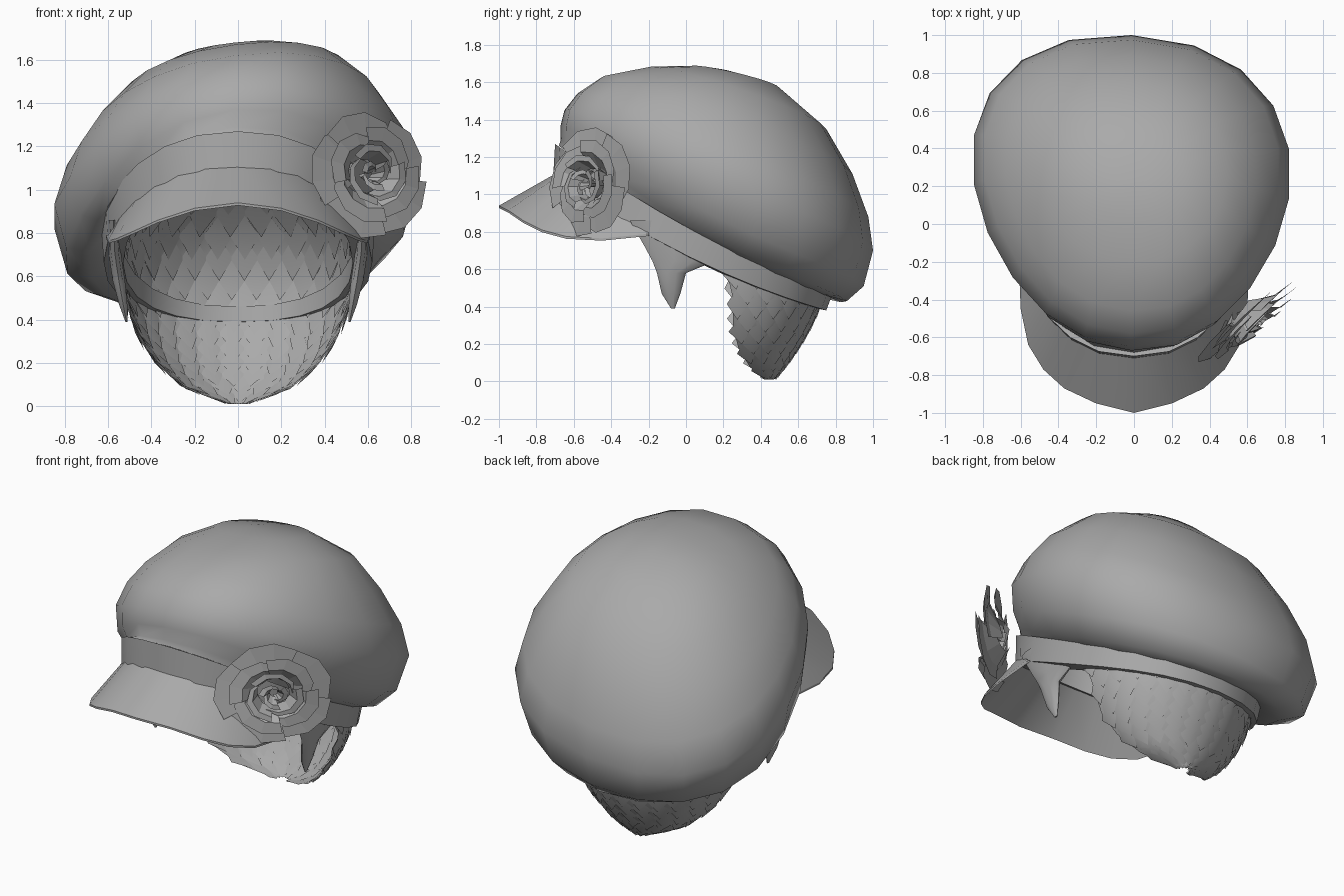
import bpy
import math
from mathutils import Vector

if "Cube" in bpy.data.objects:
    bpy.data.objects.remove(bpy.data.objects["Cube"])

grey = bpy.data.materials.new("plain grey")
grey.use_nodes = True
grey.diffuse_color = (0.4, 0.4, 0.4, 1)
shader = next(n for n in grey.node_tree.nodes if n.type == "BSDF_PRINCIPLED")
shader.inputs["Base Color"].default_value = (0.4, 0.4, 0.4, 1)
shader.inputs["Roughness"].default_value = 0.9


def make(name, verts, faces, smooth=None):
    mesh = bpy.data.meshes.new(name)
    mesh.from_pydata([tuple(v) for v in verts], [], faces)
    mesh.materials.append(grey)
    obj = bpy.data.objects.new(name, mesh)
    bpy.context.collection.objects.link(obj)
    bpy.ops.object.select_all(action="DESELECT")
    obj.select_set(True)
    bpy.context.view_layer.objects.active = obj
    bpy.ops.object.mode_set(mode="EDIT")
    bpy.ops.mesh.select_all(action="SELECT")
    bpy.ops.mesh.normals_make_consistent(inside=False)
    bpy.ops.object.mode_set(mode="OBJECT")
    if smooth:
        bpy.ops.object.shade_smooth_by_angle(angle=math.radians(smooth))


def loft(rows, closed=True, wrap=False, cap=False):
    """Join rows of points into quads."""
    n = len(rows[0])
    verts = [p for row in rows for p in row]
    faces = []
    for r in range(len(rows) if wrap else len(rows) - 1):
        a, b = r * n, ((r + 1) % len(rows)) * n
        for i in range(n if closed else n - 1):
            j = (i + 1) % n
            faces.append((a + i, a + j, b + j, b + i))
    if cap:
        faces.append(tuple(range(len(verts) - n, len(verts))))
    return verts, faces


def hoop_point(angle, front, back, width, sag=0, egg=0, lean=0):
    """Point on a tilted oval; angle 0 is the front, lean tips it to one side."""
    s = (1 - math.cos(angle)) / 2
    side = math.copysign(abs(math.sin(angle)) ** 0.9, math.sin(angle))
    x = width * side * (1 + egg * (s - 0.5)) / (1 + egg * 0.1)
    y = front[0] + (back[0] - front[0]) * s - 0.4 * lean * x
    z = front[1] + (back[1] - front[1]) * s - sag * 4 * s * (1 - s) + lean * x
    return Vector((x - 0.12 * lean, y, z))


def hoop(count, *args):
    return [hoop_point(math.tau * i / count, *args) for i in range(count)]


# Puffy crown, leaning to one side
crown = [
    ((-0.68, 1.26), (0.77, 0.45), 0.61, 0.06, 0, 0),
    ((-0.67, 1.29), (0.86, 0.43), 0.69, 0.10, 0.15, 0.07),
    ((-0.67, 1.37), (0.95, 0.51), 0.80, 0.12, 0.25, 0.11),
    ((-0.65, 1.45), (1.0, 0.70), 0.86, 0.05, 0.3, 0.11),
    ((-0.58, 1.54), (0.975, 0.88), 0.80, 0.01, 0.3, 0.11),
    ((-0.46, 1.62), (0.89, 1.11), 0.68, 0, 0.25, 0.13),
    ((-0.20, 1.67), (0.75, 1.35), 0.52, 0, 0.15, 0.13),
    ((0.02, 1.68), (0.50, 1.57), 0.28, 0, 0, 0.11),
    ((0.17, 1.67), (0.29, 1.64), 0.07, 0, 0, 0.1),
]
make("crown", *loft([hoop(20, *c) for c in crown], cap=True), smooth=60)

# Head band with an inner lip
lower = ((-0.71, 1.10), (0.75, 0.38), 0.62, 0.075)
band = [
    lower,
    ((-0.70, 1.27), (0.78, 0.46), 0.63, 0.06),
    ((-0.66, 1.24), (0.71, 0.46), 0.54, 0.06),
    ((-0.67, 1.08), (0.70, 0.39), 0.53, 0.075),
]
make("head_band", *loft([hoop(24, *b) for b in band], wrap=True), smooth=35)

# Curved brim
edge = [(0, -1, 0.94), (0.2, -0.95, 0.915), (0.37, -0.87, 0.86),
        (0.48, -0.77, 0.81), (0.56, -0.64, 0.775), (0.6, -0.45, 0.765),
        (0.61, -0.2, 0.79)]
inner, outer = [], []
for i in range(-6, 7):
    x, y, z = edge[abs(i)]
    outer.append(Vector((math.copysign(x, i), y, z)))
    inner.append(hoop_point(math.radians(i * 12), *lower) + Vector((0, 0.01, 0.01)))
drop = Vector((0, 0, -0.012))
rows = [inner, outer, [p + drop for p in outer], [p + drop for p in inner]]
make("brim", *loft(rows, closed=False, wrap=True), smooth=30)

# Hair shell: height, half width, front y, back y
hair = [
    (1.15, 0.15, 0.05, 0.25), (1.02, 0.38, 0.05, 0.45), (0.82, 0.52, 0.08, 0.64),
    (0.62, 0.54, 0.21, 0.73), (0.45, 0.51, 0.25, 0.73), (0.30, 0.45, 0.25, 0.67),
    (0.18, 0.36, 0.28, 0.60), (0.08, 0.24, 0.34, 0.53), (0.01, 0.04, 0.42, 0.47),
]


def hair_point(u, v, lift=0):
    v = min(max(v, 0), 1) * (len(hair) - 1)
    k = min(int(v), len(hair) - 2)
    z, w, front, back = [a + (b - a) * (v - k) for a, b in zip(hair[k], hair[k + 1])]
    t = math.pi * u
    out = Vector((math.cos(t), math.sin(t), 0)) * lift
    return Vector((w * math.cos(t), front + (back - front) * math.sin(t), z)) + out


rows = [[hair_point(i / 20, r / 16) for i in range(21)] for r in range(17)]
make("back_hair", *loft(rows, closed=False), smooth=60)

# Overlapping locks on both sides of the shell
verts, faces = [], []
for row in range(14):
    v = 0.08 + row * 0.065
    count = max(6, int(hair_point(0, v).x * 28))
    for c in range(count):
        u = (c + 0.25 + 0.5 * (row % 2)) / count
        du = 0.55 / count
        for side in (1, -1):
            n = len(verts)
            verts += [hair_point(u, v, 0.003 * side),
                      hair_point(u - du, v + 0.06, 0.002 * side),
                      hair_point(u, v + 0.13, 0.014 * side),
                      hair_point(u + du, v + 0.06, 0.002 * side),
                      hair_point(u, v + 0.06, 0.01 * side)]
            faces += [(n + a, n + b, n + 4) for a, b in ((0, 1), (1, 2), (2, 3), (3, 0))]
make("hair_locks", verts, faces, smooth=60)

# Pointed side locks: height, front y, back y, x, half thickness
side_lock = [(0.86, -0.30, 0.22, 0.575, 0.03), (0.72, -0.22, 0.24, 0.57, 0.03),
             (0.645, -0.18, 0.16, 0.56, 0.03), (0.58, -0.155, 0.0, 0.55, 0.03),
             (0.47, -0.13, -0.03, 0.53, 0.02), (0.39, -0.08, -0.06, 0.515, 0.005)]
for name, side in (("left", 1), ("right", -1)):
    rows = []
    for z, front, back, x, thick in side_lock:
        ring = []
        for i in range(10):
            t = math.tau * i / 10
            ring.append(Vector((side * (x + thick * math.sin(t)),
                                (front + back) / 2 - (back - front) / 2 * math.cos(t), z)))
        rows.append(ring)
    make(name + "_side_lock", *loft(rows, cap=True), smooth=40)

# Flower on the left front, facing outward
centre = Vector((0.57, -0.47, 1.06))
normal = Vector((0.62, -0.78, 0.1)).normalized()
across = Vector((0.78, 0.62, 0)).normalized()
up = across.cross(normal).normalized()
if up.z < 0:
    up = -up


def petal(turn, spread, r0, r1, h0, h1):
    """Curved petal, one side edge tucked under its neighbour."""
    rows = []
    for k in range(3):
        f = k / 2
        row = []
        for i in range(-2, 3):
            a = turn + spread * i / 2
            r = (r0 + (r1 - r0) * f) * (1 - 0.03 * f * i * i) + 0.012 * i * f
            h = h0 + (h1 - h0) * math.sin(f * 2.1) / 0.9 + 0.012 * i
            row.append(centre + across * 1.15 * r * math.cos(a)
                       + up * r * math.sin(a) + normal * h)
        rows.append(row)
    return loft(rows, closed=False)


verts, faces = [], []
layers = [(5, 0.85, 0.08, 0.295, 0, 0.05), (4, 0.95, 0.09, 0.225, 0.02, 0.09),
          (3, 1.2, 0.08, 0.14, 0.02, 0.11), (3, 1.2, 0.02, 0.065, 0.03, 0.1)]
for layer, (count, *shape) in enumerate(layers):
    for c in range(count):
        pv, pf = petal(math.tau * c / count + layer * 0.5 + 0.3, *shape)
        faces += [tuple(i + len(verts) for i in f) for f in pf]
        verts += pv
make("flower", verts, faces)
